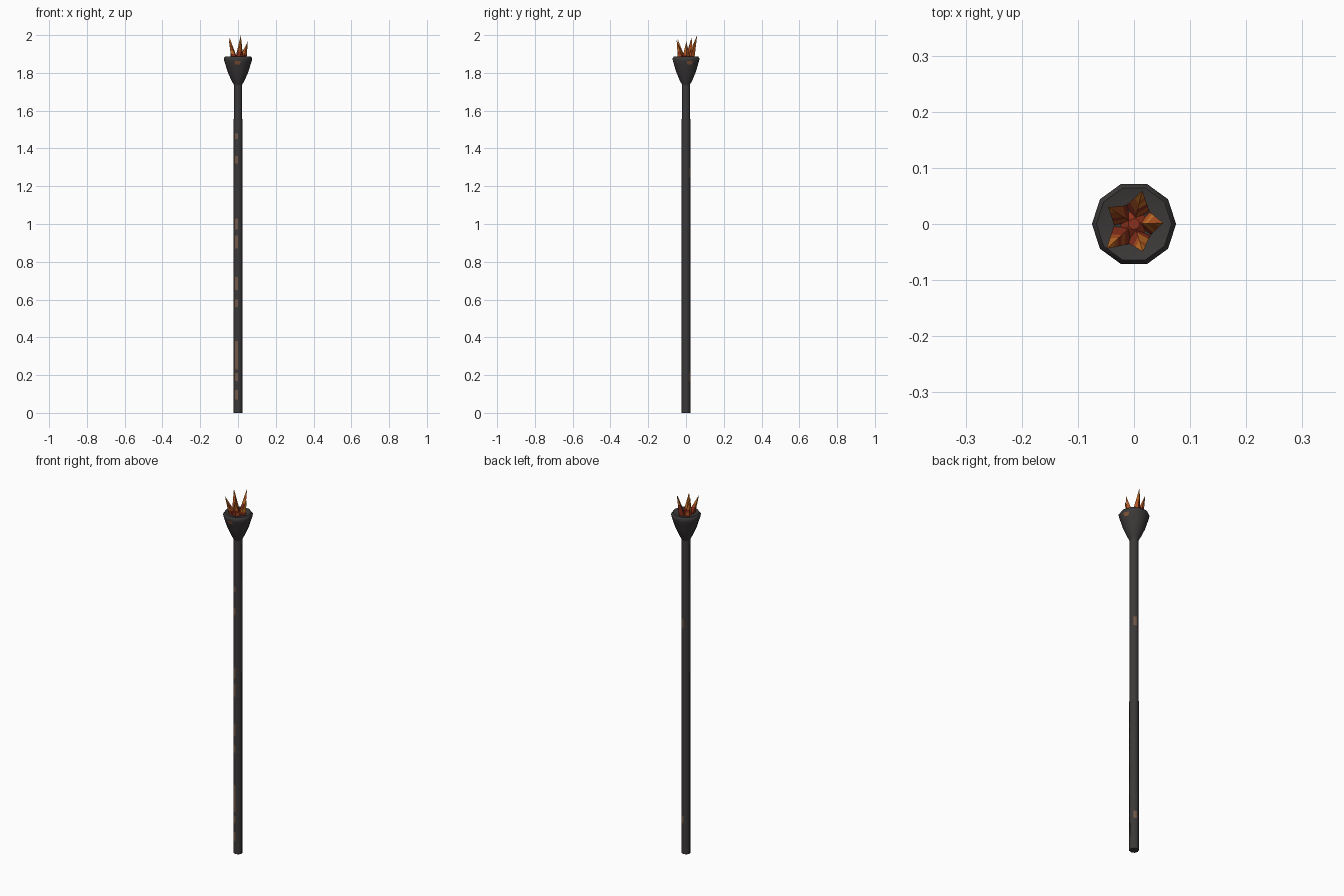
import bpy, bmesh, math, random
from mathutils import Vector

if "Cube" in bpy.data.objects:
    bpy.data.objects.remove(bpy.data.objects["Cube"])

random.seed(4)


def material(name, rgb):
    m = bpy.data.materials.new(name)
    m.diffuse_color = (*rgb, 1)
    m.use_nodes = True
    m.node_tree.nodes["Principled BSDF"].inputs["Base Color"].default_value = m.diffuse_color
    return m


IRON = material("dark iron", (0.045, 0.040, 0.040))
RUST = material("rust brown", (0.17, 0.10, 0.065))
SCORCH = material("scorched orange", (0.22, 0.09, 0.04))
ORANGE = material("flame orange", (0.58, 0.17, 0.02))
AMBER = material("burnt orange", (0.42, 0.085, 0.015))
RED = material("ember red", (0.26, 0.03, 0.012))


def finish(bm, name, mats, smooth=None):
    bmesh.ops.recalc_face_normals(bm, faces=bm.faces[:])
    me = bpy.data.meshes.new(name)
    bm.to_mesh(me)
    bm.free()
    for m in mats:
        me.materials.append(m)
    ob = bpy.data.objects.new(name, me)
    bpy.context.collection.objects.link(ob)
    if smooth:
        bpy.ops.object.select_all(action='DESELECT')
        bpy.context.view_layer.objects.active = ob
        ob.select_set(True)
        bpy.ops.object.shade_smooth_by_angle(angle=math.radians(smooth))
    return ob


def lathe(profile, sides, rule):
    """Stack of (radius, z) rings with capped ends; rule(k, j) gives the colour slot."""
    bm = bmesh.new()
    rings = []
    for r, z in profile:
        ring = []
        for k in range(sides):
            a = math.tau * k / sides
            ring.append(bm.verts.new((r * math.cos(a), r * math.sin(a), z)))
        rings.append(ring)
    for j in range(len(rings) - 1):
        for k in range(sides):
            n = (k + 1) % sides
            f = bm.faces.new((rings[j][k], rings[j][n], rings[j + 1][n], rings[j + 1][k]))
            f.material_index = rule(k, j)
    bm.faces.new(rings[0])
    bm.faces.new(rings[-1])
    return bm


# tapered pole, with rust streaks on the front-left facet and a few at the back right
streaks = [(0.07, 0.12), (0.17, 0.21), (0.23, 0.38), (0.56, 0.60), (0.65, 0.72),
           (0.87, 0.94), (0.97, 1.03), (1.25, 1.30), (1.32, 1.36), (1.45, 1.48)]
heights = [0] + [z for s in streaks for z in s] + [1.76]
pole_profile = [(0.0239 - 0.0009 * z, z) for z in heights]
back_bands = (3, 15)


def pole_colour(k, j):
    front = k == 5 and j % 2 == 1 and j != 15
    back = k == 1 and j in back_bands
    return 1 if front or back else 0


bm = lathe(pole_profile, 8, pole_colour)
finish(bm, "pole", [IRON, RUST], 50)

# goblet-shaped fire bowl with a soft rim and shallow top
bowl_profile = [(0.021, 1.735), (0.037, 1.765), (0.054, 1.803), (0.067, 1.845),
                (0.073, 1.863), (0.075, 1.878), (0.067, 1.887), (0.045, 1.881)]
bm = lathe(bowl_profile, 10, lambda k, j: 0)
finish(bm, "fire_bowl", [IRON], 60)

# small scorch marks just outside the bowl's upper faces
bm = bmesh.new()
for ang in (-90, 18):
    a = math.radians(ang)
    out = Vector((math.cos(a), math.sin(a), 0))
    side = Vector((-out.y, out.x, 0))
    c = math.cos(math.pi / 10)
    corners = [(0.067, 1.845, -0.014), (0.067, 1.845, 0.010),
               (0.073, 1.863, 0.015), (0.073, 1.863, -0.018)]
    bm.faces.new([bm.verts.new(out * (r * c + 0.001) + side * s + Vector((0, 0, z)))
                  for r, z, s in corners])
finish(bm, "scorch_marks", [SCORCH])

# five leaning flame spikes: (angle, tip reach, tip height), mottled red to orange
spikes = [(76, 0.061, 2.0), (2, 0.052, 1.967), (-72, 0.052, 1.972),
          (-138, 0.066, 1.978), (147, 0.055, 1.992)]
levels = [0, 0.14, 0.28, 0.42, 0.56, 0.7, 0.84]
bm = bmesh.new()
for ang, reach, top in spikes:
    a = math.radians(ang)
    out = Vector((math.cos(a), math.sin(a), 0))
    side = Vector((-out.y, out.x, 0))
    up = Vector((0, 0, 1))
    base = [out * 0.002, out * 0.026 + side * 0.023, out * 0.045, out * 0.026 - side * 0.023]
    tip = out * reach + up * top
    rings = [[bm.verts.new((b + up * 1.87).lerp(tip, t)) for b in base] for t in levels]
    tv = bm.verts.new(tip)
    for j, t in enumerate(levels):
        for i in range(4):
            n = (i + 1) % 4
            if j + 1 < len(levels):
                f = bm.faces.new((rings[j][i], rings[j][n], rings[j + 1][n], rings[j + 1][i]))
            else:
                f = bm.faces.new((rings[j][i], rings[j][n], tv))
            heat = t + random.uniform(-0.3, 0.3)
            f.material_index = 2 if heat < 0.2 else 1 if heat < 0.45 else 0
    bm.faces.new(rings[0])
finish(bm, "flames", [ORANGE, AMBER, RED])

# ember bed joining the flame roots
bm = bmesh.new()
bmesh.ops.create_cone(bm, cap_ends=True, segments=10, radius1=0.036, radius2=0.010, depth=0.02)
bmesh.ops.translate(bm, verts=bm.verts, vec=(0, 0, 1.882))
finish(bm, "ember_bed", [RED])
